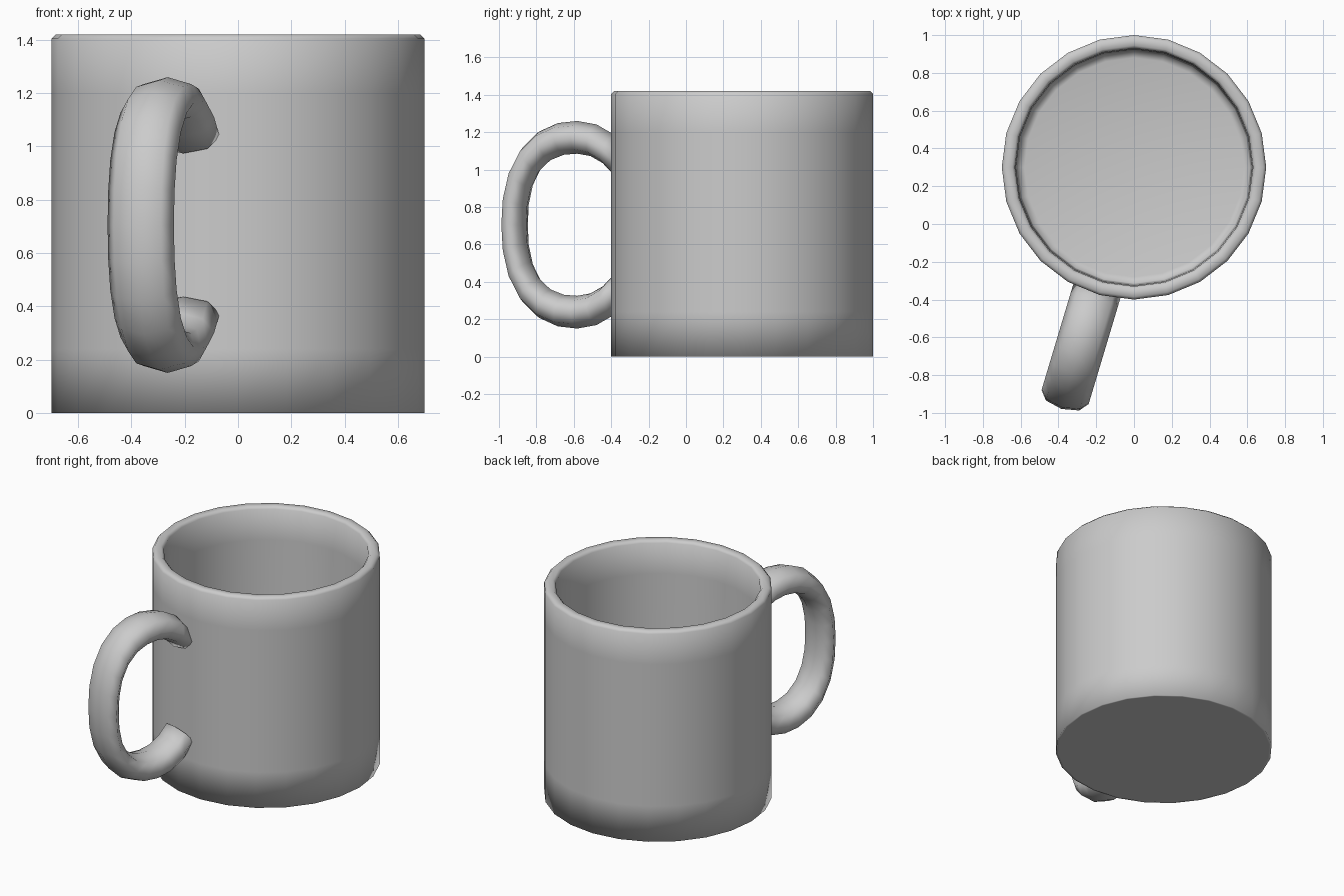
import bpy, bmesh
from math import sin, cos, pi, radians
from mathutils import Vector

cube = bpy.data.objects.get("Cube")
if cube:
    bpy.data.objects.remove(cube, do_unlink=True)

# Glazed grey ceramic
grey = bpy.data.materials.new("grey_ceramic")
grey.use_nodes = True
COLOUR = (0.6, 0.6, 0.6, 1)
grey.diffuse_color = COLOUR
grey.node_tree.nodes["Principled BSDF"].inputs["Base Color"].default_value = COLOUR

CENTRE = Vector((0, 0.3, 0))
SIDES = 24


def skin(name, rings):
    """Bridge closed rings of points in order and cap both ends."""
    bm = bmesh.new()
    loops = [[bm.verts.new(p) for p in ring] for ring in rings]
    n = len(loops[0])
    for a, b in zip(loops, loops[1:]):
        for i in range(n):
            j = (i + 1) % n
            bm.faces.new((a[i], a[j], b[j], b[i]))
    bm.faces.new(loops[0][::-1])
    bm.faces.new(loops[-1])
    bmesh.ops.recalc_face_normals(bm, faces=bm.faces)
    for f in bm.faces:
        f.smooth = True
    mesh = bpy.data.meshes.new(name)
    bm.to_mesh(mesh)
    bm.free()
    mesh.materials.append(grey)
    obj = bpy.data.objects.new(name, mesh)
    bpy.context.collection.objects.link(obj)
    return obj


def circle(r, z):
    return [CENTRE + Vector((r * cos(2 * pi * i / SIDES), r * sin(2 * pi * i / SIDES), z))
            for i in range(SIDES)]


# Cup: base, outer wall, rounded rim, inner wall, floor
profile = [(0.685, 0), (0.7, 0), (0.7, 0.24), (0.7, 1.2), (0.7, 1.405), (0.685, 1.42),
           (0.645, 1.42), (0.63, 1.405), (0.625, 1.2), (0.62, 0.25), (0.615, 0.1), (0.58, 0.09)]
skin("cup_body", [circle(r, z) for r, z in profile])

# Handle: oval tube on a squashed loop, ending inside the cup wall
turn = radians(16.7)
outward = Vector((-sin(turn), -cos(turn), 0))
across = Vector((-cos(turn), sin(turn), 0))
up = Vector((0, 0, 1))
HUB = CENTRE + outward * 0.92 + up * 0.705
WIDE, TALL, HALF_WIDTH, THICK = 0.35, 0.4675, 0.13, 0.0875


def handle_ring(angle):
    c, s = cos(angle), sin(angle)
    power = 2.35 if c > 0 else 2
    # Fuller curve on the outer half of the loop
    k = (abs(c) ** power + abs(s) ** power) ** (-1 / power)
    ring = []
    for i in range(8):
        t = 2 * pi * i / 8
        grow = k + cos(t) * THICK / TALL
        ring.append(HUB + outward * (WIDE * c * grow) + up * (TALL * s * grow)
                    + across * (HALF_WIDTH * sin(t)))
    return ring


STEPS, END = 18, radians(135)
skin("handle", [handle_ring(-END + 2 * END * i / STEPS) for i in range(STEPS + 1)])
